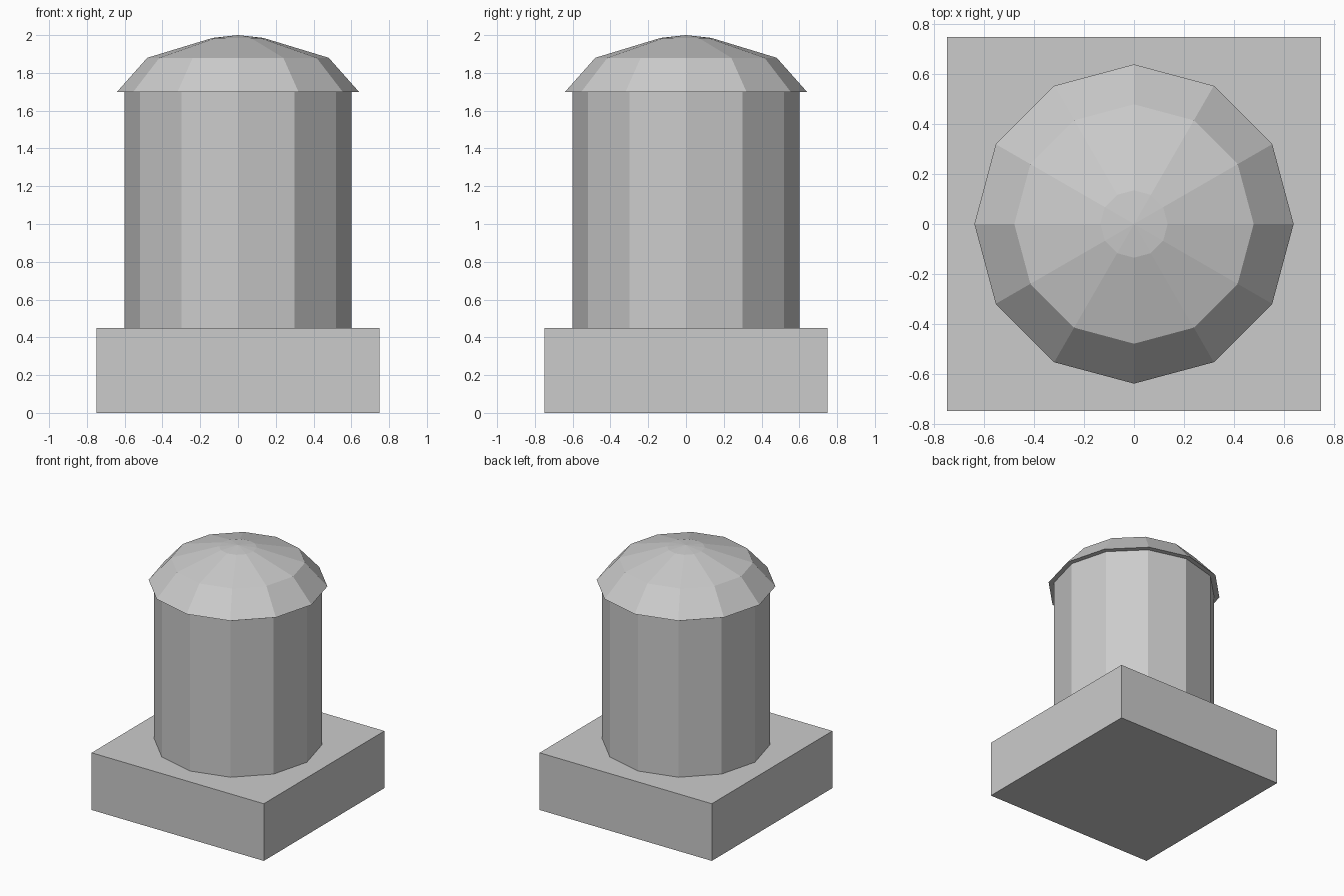
import bpy, bmesh
from math import sin, cos, tau

cube = bpy.data.objects.get("Cube")
if cube:
    bpy.data.objects.remove(cube, do_unlink=True)

SIDES = 12

grey = bpy.data.materials.new("plain grey")
grey.use_nodes = True
colour = (0.6, 0.6, 0.6, 1)
grey.diffuse_color = colour
grey.node_tree.nodes["Principled BSDF"].inputs["Base Color"].default_value = colour


def add_object(name, bm):
    bmesh.ops.recalc_face_normals(bm, faces=bm.faces)
    mesh = bpy.data.meshes.new(name)
    bm.to_mesh(mesh)
    bm.free()
    mesh.materials.append(grey)
    obj = bpy.data.objects.new(name, mesh)
    bpy.context.collection.objects.link(obj)
    return obj


def lathe(name, rings, apex=None):
    """Stack flat-sided rings of (radius, height), ending in a lid or a point."""
    bm = bmesh.new()
    loops = [[bm.verts.new((r * cos(tau * i / SIDES), r * sin(tau * i / SIDES), z))
              for i in range(SIDES)] for r, z in rings]
    bm.faces.new(loops[0])
    for low, high in zip(loops, loops[1:]):
        for i in range(SIDES):
            j = (i + 1) % SIDES
            bm.faces.new((low[i], low[j], high[j], high[i]))
    if apex is None:
        bm.faces.new(loops[-1])
    else:
        tip = bm.verts.new((0, 0, apex))
        for i in range(SIDES):
            bm.faces.new((loops[-1][i], loops[-1][(i + 1) % SIDES], tip))
    return add_object(name, bm)


# Square plinth
bm = bmesh.new()
bmesh.ops.create_cube(bm, size=1)
bmesh.ops.scale(bm, vec=(1.5, 1.5, 0.45), verts=bm.verts)
bmesh.ops.translate(bm, vec=(0, 0, 0.225), verts=bm.verts)
add_object("plinth", bm)

# Faceted column
lathe("column", [(0.6, 0.45), (0.6, 1.7)])

# Overhanging domed cap
lathe("domed_cap", [(0.64, 1.7), (0.48, 1.88), (0.135, 1.985)], apex=2.0)
